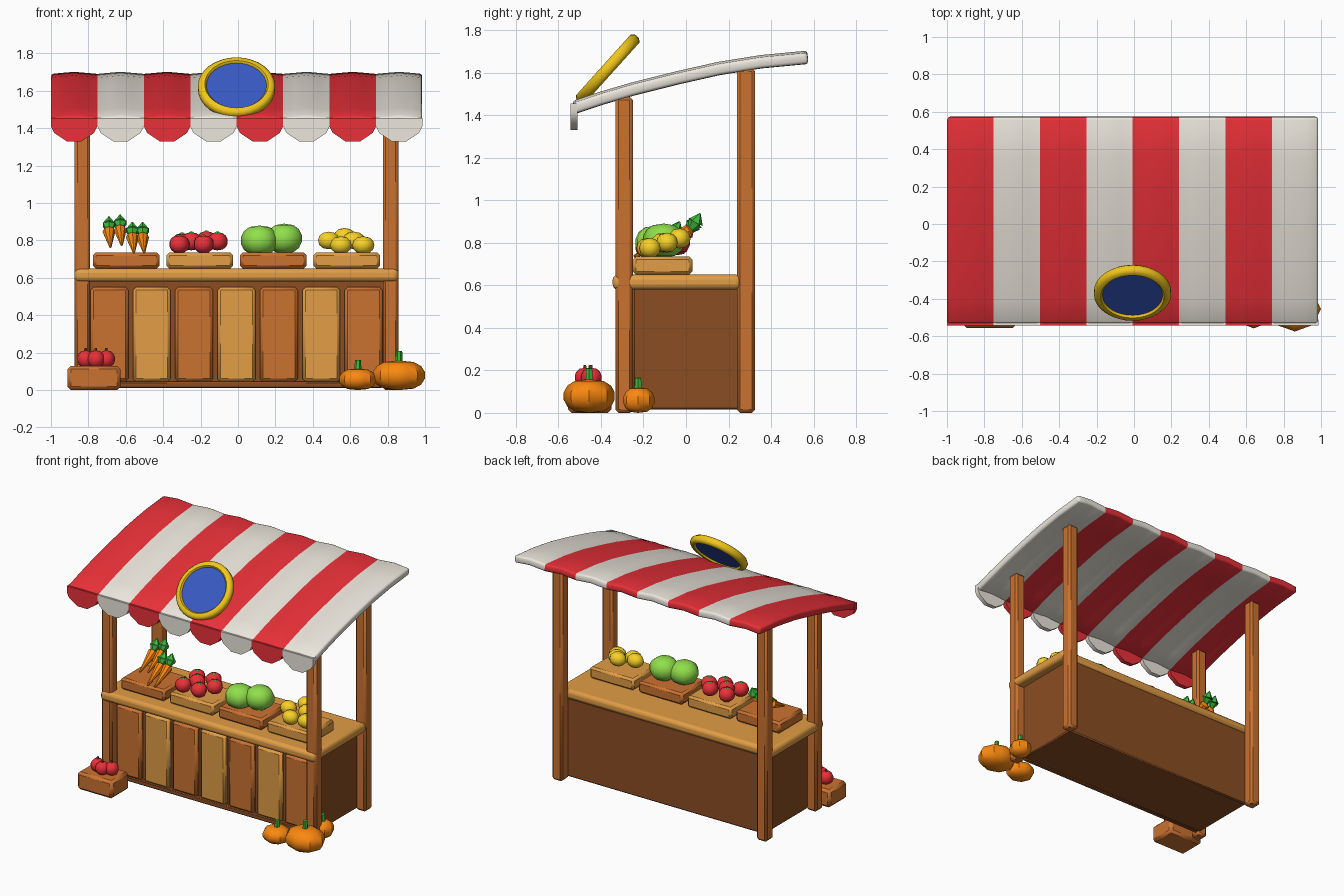
import bpy, bmesh, math
from mathutils import Vector, Matrix

if "Cube" in bpy.data.objects:
    bpy.data.objects.remove(bpy.data.objects["Cube"])

def mat(name, r, g, b):
    m = bpy.data.materials.new(name)
    m.diffuse_color = (r, g, b, 1)
    m.use_nodes = True
    m.node_tree.nodes["Principled BSDF"].inputs["Base Color"].default_value = m.diffuse_color
    return m

WOOD = mat("wood", 0.60, 0.17, 0.03)
LIGHT = mat("light_wood", 0.76, 0.34, 0.06)
DARK = mat("dark_wood", 0.26, 0.075, 0.016)
RED = mat("red", 0.82, 0.03, 0.04)
WHITE = mat("white", 0.84, 0.80, 0.72)
GREEN = mat("leaf_green", 0.05, 0.50, 0.05)
LIME = mat("cabbage_green", 0.28, 0.74, 0.07)
ORANGE = mat("orange", 0.97, 0.25, 0.005)
YELLOW = mat("yellow", 0.94, 0.64, 0.02)
GOLD = mat("gold", 0.88, 0.57, 0.01)
BLUE = mat("blue", 0.04, 0.10, 0.55)

def finish(name, bm, m, bevel=0, smooth=35, segs=2):
    bmesh.ops.recalc_face_normals(bm, faces=bm.faces)
    me = bpy.data.meshes.new(name)
    bm.to_mesh(me)
    bm.free()
    me.materials.append(m)
    ob = bpy.data.objects.new(name, me)
    bpy.context.collection.objects.link(ob)
    if bevel:
        mod = ob.modifiers.new("bevel", 'BEVEL')
        mod.width, mod.segments = bevel, segs
    if smooth:
        bpy.ops.object.select_all(action='DESELECT')
        ob.select_set(True)
        bpy.context.view_layer.objects.active = ob
        bpy.ops.object.shade_smooth_by_angle(angle=math.radians(smooth))
    return ob

def box(name, x, y, z, m, bevel=0.012, segs=1):
    """Box from (min, max) pairs."""
    bm = bmesh.new()
    bmesh.ops.create_cube(bm, size=1)
    for v in bm.verts:
        v.co = [(r[0] + r[1]) / 2 + c * (r[1] - r[0]) for c, r in zip(v.co, (x, y, z))]
    return finish(name, bm, m, bevel, 35, segs)

def blob(name, loc, size, m, lobes=0, depth=0.0, u=12, v=7, rot=0, square=1.0):
    """Low-poly ball, optionally ribbed; square < 1 gives fuller sides."""
    bm = bmesh.new()
    bmesh.ops.create_uvsphere(bm, u_segments=u, v_segments=v, radius=1)
    for p in bm.verts:
        a = math.atan2(p.co.y, p.co.x)
        r = math.hypot(p.co.x, p.co.y)
        k = 1 - depth * (0.5 - 0.5 * math.cos(lobes * a))
        if r > 1e-4:
            k *= r ** (square - 1)
        p.co = (p.co.x * size[0] * k, p.co.y * size[1] * k, p.co.z * size[2])
    bm.transform(Matrix.Translation(loc) @ Matrix.Rotation(rot, 4, 'Z'))
    return finish(name, bm, m, 0, 40)

def cone(name, a, b, r1, r2, m, n=6, smooth=0):
    """Tapered cylinder from a to b."""
    a, b = Vector(a), Vector(b)
    d = b - a
    bm = bmesh.new()
    bmesh.ops.create_cone(bm, cap_ends=True, segments=n, radius1=r1, radius2=r2, depth=d.length)
    bm.transform(Matrix.Translation((a + b) / 2) @ d.to_track_quat('Z', 'Y').to_matrix().to_4x4())
    return finish(name, bm, m, 0, smooth)

CX = -0.008  # stall centre line

# posts
for side, s in (("left", -1), ("right", 1)):
    x = CX + s * 0.824
    box(f"front_post_{side}", (x - .042, x + .042), (-.332, -.25), (0, 1.485), WOOD, .015)
    box(f"back_post_{side}", (x - .042, x + .042), (.24, .325), (0, 1.62), WOOD, .015)

# counter
box("counter_body", (CX - .80, CX + .80), (-.25, .25), (.015, .59), DARK, .008)
box("counter_top", (CX - .865, CX + .865), (-.345, .26), (.58, .65), LIGHT, .025, 3)
box("front_base_rail", (CX - .78, CX + .78), (-.275, -.24), (.01, .045), DARK, .006)
for i in range(7):
    x = CX + (i - 3) * 0.2265
    box(f"front_panel_{i+1}", (x - .101, x + .101), (-.285, -.24), (.045, .55),
        LIGHT if i % 2 else WOOD, .016)

# display trays on the counter
for i in range(4):
    x = CX + (i - 1.5) * 0.393
    box(f"tray_{i+1}", (x - .178, x + .178), (-.25, .03), (.65, .735), LIGHT if i % 2 else WOOD, .015)

# striped awning: one gently rippled sheet, thickened downward
W = 1.986 / 8
PROFILE = [(-.535, 1.455), (-.40, 1.50), (-.25, 1.544), (-.05, 1.594),
           (.15, 1.639), (.35, 1.671), (.57, 1.692)]
bm = bmesh.new()
grid = [[bm.verts.new((-1 + W * k / 4, y, z + .011 * math.sin(math.pi * k / 4) ** 2))
         for k in range(33)] for y, z in PROFILE]
for r in range(len(grid) - 1):
    for k in range(32):
        f = bm.faces.new((grid[r][k], grid[r][k+1], grid[r+1][k+1], grid[r+1][k]))
        f.material_index = k // 4 % 2
ob = finish("awning", bm, RED)
ob.data.materials.append(WHITE)
if ob.data.polygons[0].normal.z < 0:
    ob.data.flip_normals()
mod = ob.modifiers.new("thickness", 'SOLIDIFY')
mod.thickness, mod.offset = .052, -1
mod = ob.modifiers.new("round_edge", 'BEVEL')
mod.width, mod.segments, mod.angle_limit = .014, 2, math.radians(50)

# scalloped valance
SCALLOP = [(0, 1.455), (1, 1.455), (1, 1.41), (.93, 1.375), (.66, 1.33),
           (.34, 1.33), (.07, 1.375), (0, 1.41)]
for i in range(8):
    bm = bmesh.new()
    f = bm.faces.new([bm.verts.new((-1 + W * (i + u), -.543, z)) for u, z in SCALLOP])
    ext = bmesh.ops.extrude_face_region(bm, geom=[f])
    bmesh.ops.translate(bm, vec=(0, .032, 0),
                        verts=[g for g in ext['geom'] if isinstance(g, bmesh.types.BMVert)])
    finish(f"valance_{i+1}", bm, WHITE if i % 2 else RED, 0, 35)

# tilted round sign (plain disc with a rim)
TILT = Matrix.Translation((-.008, -.368, 1.617)) @ Matrix.Rotation(math.radians(48), 4, 'X')
bm = bmesh.new()
bmesh.ops.create_cone(bm, cap_ends=True, segments=32, radius1=.18, radius2=.18, depth=.034)
bm.transform(TILT)
finish("sign_disc", bm, BLUE)
bm = bmesh.new()
SECTION = [(.160, -.016), (.17, -.028), (.192, -.028), (.206, -.013),
           (.206, .013), (.192, .028), (.17, .028), (.160, .016)]
rings = [[bm.verts.new((r * math.cos(t), r * math.sin(t), h)) for r, h in SECTION]
         for t in (math.tau * j / 32 for j in range(32))]
for j in range(32):
    for k in range(8):
        n, q = (j + 1) % 32, (k + 1) % 8
        bm.faces.new((rings[j][k], rings[n][k], rings[n][q], rings[j][q]))
bm.transform(TILT)
finish("sign_rim", bm, GOLD, 0, 50)

# carrots with leaf tufts
for i, (x, y, z) in enumerate([(-.69, .005, .845), (-.63, .015, .855), (-.565, -.085, .815), (-.51, -.08, .815)]):
    top = Vector((x, y, z))
    tip = top + Vector((.008, -.16, -.08))
    d = (top - tip).normalized()
    cone(f"carrot_{i+1}", top, tip, .034, .006, ORANGE, 8, 40)
    cone(f"carrot_shoulder_{i+1}", top, top + d * .015, .034, .014, ORANGE, 8, 40)
    mid = top + Vector((0, .03, .04))
    cone(f"carrot_leaf_base_{i+1}", top, mid, .012, .038, GREEN, 6)
    cone(f"carrot_leaf_tip_{i+1}", mid, mid + Vector((0, .022, .044)), .038, .002, GREEN, 6)

# tomatoes on the tray
for i, (x, y, z) in enumerate([(-.315, -.18, .78), (-.185, -.185, .78), (-.25, -.11, .795), (-.11, -.11, .795),
                               (-.30, -.04, .79), (-.17, -.035, .80)]):
    blob(f"tomato_{i+1}", (x, y, z), (.056, .056, .048), RED, 5, .06, square=.8)
    cone(f"tomato_calyx_{i+1}", (x, y, z + .04), (x, y, z + .053), .026, .006, GREEN, 5)

# cabbages
blob("cabbage_1", (.115, -.145, .80), (.102, .10, .08), LIME, 6, .06, square=.8)
blob("cabbage_2", (.248, -.105, .81), (.102, .10, .08), LIME, 6, .06, rot=.4, square=.8)

# lemons
for i, (x, y, z) in enumerate([(.55, -.18, .775), (.67, -.17, .775), (.485, -.11, .80),
                               (.62, -.09, .80), (.57, -.03, .82)]):
    blob(f"lemon_{i+1}", (x, y, z), (.06, .052, .047), YELLOW, u=10, v=6, rot=.3 * (i % 2), square=.85)

# floor crate with apples
box("floor_crate", (-.912, -.628), (-.555, -.35), (0, .13), WOOD, .018)
for i, (x, y) in enumerate([(-.815, -.45), (-.76, -.475), (-.705, -.445)]):
    blob(f"apple_{i+1}", (x, y, .166), (.048, .05, .046), RED, 5, .06, square=.8)
    cone(f"apple_stem_{i+1}", (x, y, .20), (x, y, .226), .009, .007, DARK, 5)

# pumpkins
for i, (x, y, rx, ry, h, stem) in enumerate([(.86, -.455, .142, .122, .158, .21),
                                             (.64, -.465, .10, .095, .115, .16),
                                             (.84, -.225, .078, .078, .12, .165)]):
    blob(f"pumpkin_{i+1}", (x, y, h / 2), (rx, ry, h / 2), ORANGE, 8, .08, 16, 7, square=.7)
    cone(f"pumpkin_stem_{i+1}", (x, y, h - .02), (x + .002, y, stem), .02, .016, GREEN, 6)
